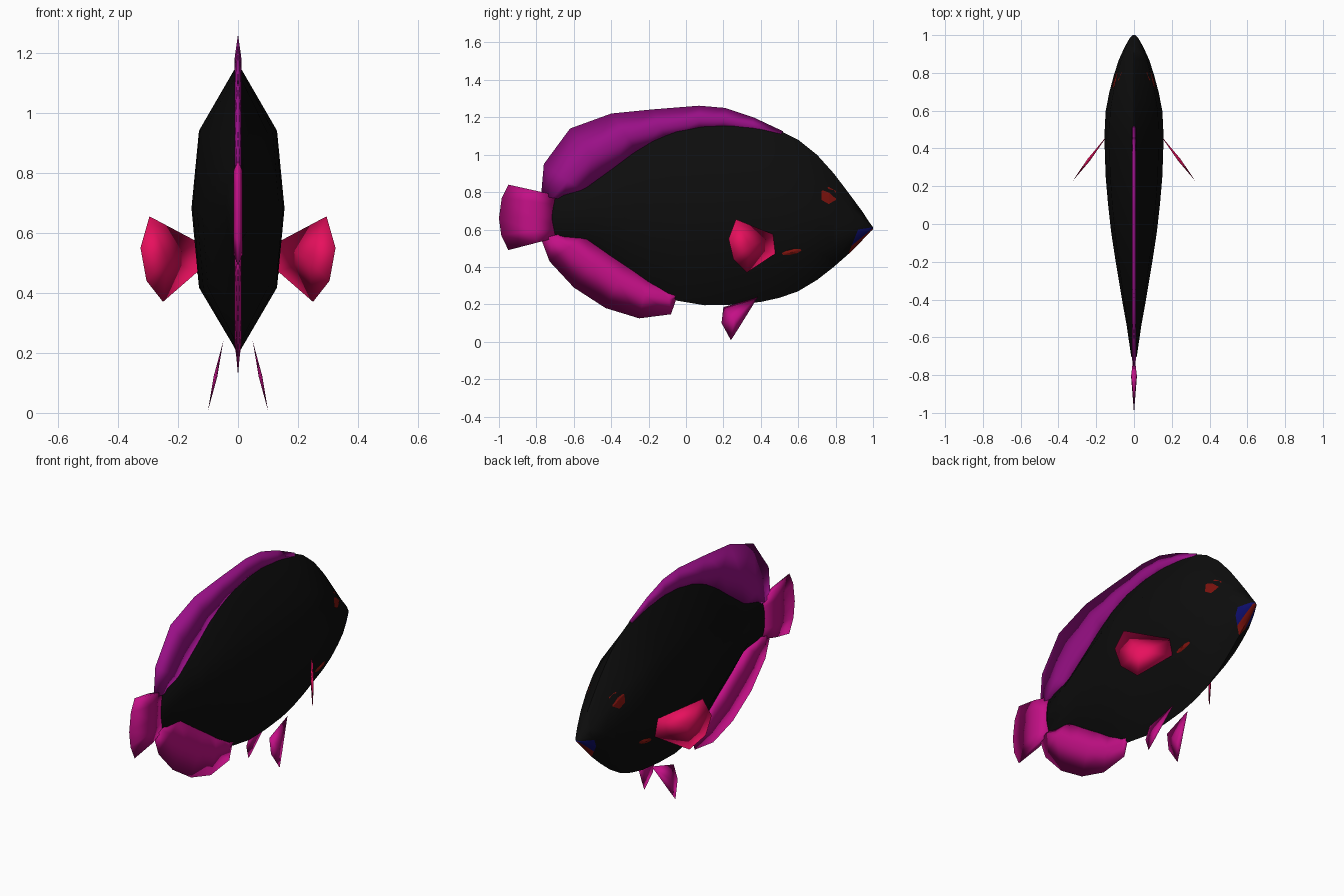
import bpy, bmesh, math
from mathutils import Vector
from mathutils.bvhtree import BVHTree

if "Cube" in bpy.data.objects:
    bpy.data.objects.remove(bpy.data.objects["Cube"])


def material(name, red, green, blue):
    mat = bpy.data.materials.new(name)
    mat.use_nodes = True
    colour = (red, green, blue, 1)
    mat.diffuse_color = colour
    mat.node_tree.nodes["Principled BSDF"].inputs["Base Color"].default_value = colour
    return mat


BLACK = material("black_scales", .004, .004, .004)
PURPLE = material("purple_fin", .32, .005, .24)
MAGENTA = material("magenta_fin", .55, .005, .24)
CRIMSON = material("crimson_fin", .8, .005, .11)
RED = material("dark_red", .2, .006, .004)
BLUE = material("dark_blue", .004, .004, .14)


def finish(name, bm, mats, smooth=True):
    bmesh.ops.recalc_face_normals(bm, faces=bm.faces)
    mesh = bpy.data.meshes.new(name)
    for face in bm.faces:
        face.smooth = smooth
    bm.to_mesh(mesh)
    bm.free()
    for mat in mats:
        mesh.materials.append(mat)
    obj = bpy.data.objects.new(name, mesh)
    bpy.context.scene.collection.objects.link(obj)
    return obj


def bridge(bm, rows, closed):
    """Join neighbouring rows of vertices with quads."""
    for a, b in zip(rows, rows[1:]):
        count = len(a)
        for i in range(count if closed else count - 1):
            j = (i + 1) % count
            bm.faces.new((a[i], a[j], b[j], b[i]))


# Body: eight-sided sections lofted from tail to nose
# Each station is y, bottom, top, half width
STATIONS = [
    (-.7, .56, .78, .015), (-.53, .545, .83, .04), (-.42, .465, .91, .06),
    (-.3, .385, 1, .08), (-.18, .3, 1.08, .1), (-.05, .22, 1.135, .12),
    (.1, .195, 1.16, .137), (.25, .198, 1.165, .15), (.4, .213, 1.15, .155),
    (.5, .235, 1.13, .155), (.6, .27, 1.08, .15), (.7, .33, 1, .13),
    (.79, .4, .9, .106), (.87, .47, .795, .08), (.94, .54, .7, .048),
    (.985, .588, .632, .022), (1, .602, .612, .006),
]
SECTION = [(0, 0), (.84, .22), (1, .5), (.84, .775),
           (0, 1), (-.84, .775), (-1, .5), (-.84, .22)]

bm = bmesh.new()
rings = []
for y, low, high, width in STATIONS:
    rings.append([bm.verts.new((width * u, y, low + (high - low) * v)) for u, v in SECTION])
bridge(bm, rings, True)
bm.faces.new(rings[-1])
# Rounded tail root
root = bm.verts.new((0, -.725, .67))
for i, vert in enumerate(rings[0]):
    bm.faces.new((vert, rings[0][i - 1], root))
bmesh.ops.recalc_face_normals(bm, faces=bm.faces)
surface = BVHTree.FromBMesh(bm)


# Mouth: cut lines across the snout, coloured by side of each line
def side(line, point):
    (y, z), (y2, z2) = line
    return (y2 - y) * (point.z - z) - (z2 - z) * (point.y - y)


BACK = ((.88, .5), (.92, .6))
UPPER = ((.9, .597), (1, .612))
LIP = ((.9, .525), (.995, .603))
for line in (BACK, UPPER, LIP):
    (y, z), (y2, z2) = line
    faces = [f for f in bm.faces if f.calc_center_median().y > .8]
    edges = {e for f in faces for e in f.edges}
    verts = {v for f in faces for v in f.verts}
    bmesh.ops.bisect_plane(bm, geom=list(verts) + list(edges) + faces, dist=.0001,
                           plane_co=(0, y, z), plane_no=(0, z - z2, y2 - y))
for face in bm.faces:
    middle = face.calc_center_median()
    if middle.y > .87 and side(BACK, middle) < 0 and side(UPPER, middle) < 0:
        face.material_index = 2 if side(LIP, middle) < 0 else 1
body = finish("body", bm, [BLACK, BLUE, RED])
bpy.context.view_layer.objects.active = body
body.select_set(True)
bpy.ops.object.shade_smooth_by_angle(angle=math.radians(60))
body.select_set(False)


# Upright fins: lens-shaped lofts between an outer edge and a base edge
def upright_fin(name, outer, base, thick, mat):
    bm = bmesh.new()
    rim = [bm.verts.new((0, y, z)) for y, z in outer]
    foot = [bm.verts.new((0, y, z)) for y, z in base]
    for sign in (1, -1):
        middle = []
        for i, (a, b) in enumerate(zip(rim, foot)):
            point = a.co.lerp(b.co, .55)
            point.x = sign * thick
            middle.append(bm.verts.new(point))
        bridge(bm, [rim, middle, foot], False)
        for i in (0, -1):
            bm.faces.new((rim[i], middle[i], foot[i]))
    return finish(name, bm, [mat])


upright_fin("dorsal_fin",
            [(.52, 1.125), (.36, 1.2), (.21, 1.25), (.07, 1.262), (-.18, 1.242),
             (-.4, 1.22), (-.62, 1.14), (-.76, .95), (-.775, .78)],
            [(.5, 1.1), (.35, 1.12), (.2, 1.13), (.07, 1.12), (-.1, 1.07),
             (-.25, 1), (-.4, .88), (-.53, .79), (-.66, .76)],
            .011, PURPLE)
upright_fin("anal_fin",
            [(-.05, .235), (-.08, .147), (-.25, .125), (-.43, .18),
             (-.6, .29), (-.73, .43), (-.775, .55)],
            [(-.05, .26), (-.1, .29), (-.2, .35), (-.31, .43),
             (-.42, .51), (-.54, .57), (-.66, .58)],
            .011, MAGENTA)
upright_fin("tail_fin",
            [(-.95, .84), (-.985, .77), (-1, .66), (-.988, .57), (-.95, .49)],
            [(-.68, .78), (-.67, .73), (-.66, .67), (-.67, .61), (-.68, .56)],
            .015, MAGENTA)


# Paired fins and marks: an outline with a raised middle on each face
def lens(name, outline, bulge, mat, smooth=True):
    for label, sign in (("left", 1), ("right", -1)):
        bm = bmesh.new()
        points = [Vector((sign * p[0], p[1], p[2])) for p in outline]
        rim = [bm.verts.new(p) for p in points]
        centre = sum(points, Vector()) / len(points)
        normal = Vector()
        for i, p in enumerate(points):
            normal += (points[i - 1] - centre).cross(p - centre)
        normal.normalize()
        for way in (bulge, -bulge):
            peak = bm.verts.new(centre + normal * way)
            for i, vert in enumerate(rim):
                bm.faces.new((rim[i - 1], vert, peak))
        finish(label + "_" + name, bm, [mat], smooth)


# Pectoral fins sweep out and back from the flanks
PECTORAL = [(.135, .57), (.295, .655), (.325, .55), (.305, .44), (.25, .37), (.135, .47)]
lens("pectoral_fin", [(x, .47 - (x - .14) * 1.31, z) for x, z in PECTORAL], .008, CRIMSON)

# Pelvic fins splay slightly under the belly
PELVIC = [(.385, .24), (.2, .185), (.19, .1), (.24, .008), (.28, .07)]
lens("pelvic_fin", [(.05 + (.235 - z) * .22, y, z) for y, z in PELVIC], .006, MAGENTA)


# Eyes and gill marks sit just proud of the flank
def flank_mark(name, y, z, long, short, tilt, sides, mat):
    outline = []
    for i in range(sides):
        angle = math.tau * i / sides + math.pi / 6
        u, v = long * math.cos(angle), short * math.sin(angle)
        py = y + u * math.cos(tilt) - v * math.sin(tilt)
        pz = z + u * math.sin(tilt) + v * math.cos(tilt)
        hit = surface.ray_cast(Vector((1, py, pz)), Vector((-1, 0, 0)))[0]
        outline.append((hit.x + .003, py, pz))
    lens(name, outline, .008, mat, False)


flank_mark("eye", .763, .782, .046, .046, 0, 6, RED)
flank_mark("gill_mark", .565, .48, .055, .014, .2, 8, RED)
